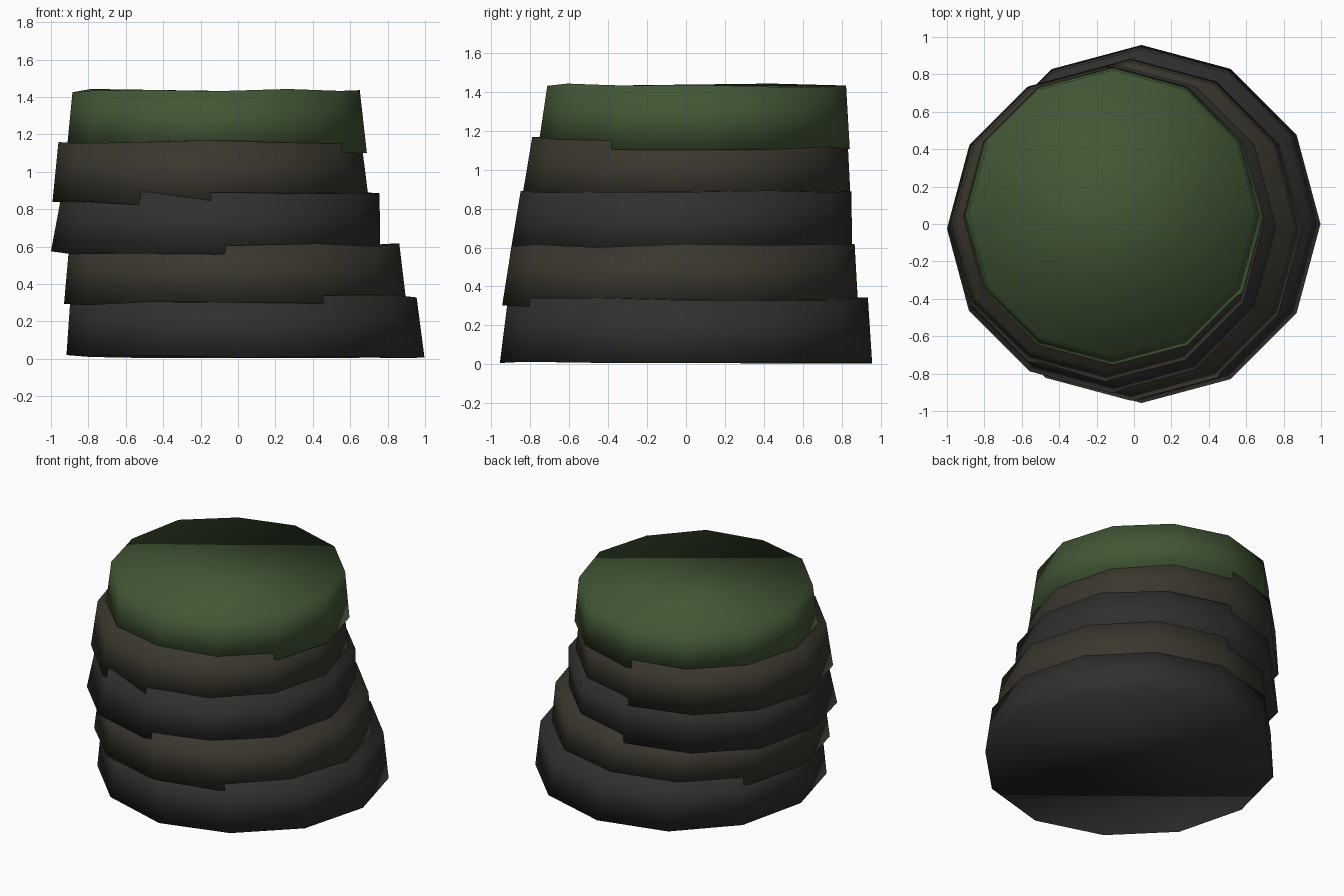
import bpy, bmesh, math, random

if "Cube" in bpy.data.objects:
    bpy.data.objects.remove(bpy.data.objects["Cube"])

random.seed(4)
SIDES = 12


def material(name, rgb):
    m = bpy.data.materials.new(name)
    m.diffuse_color = (*rgb, 1)
    m.use_nodes = True
    m.node_tree.nodes["Principled BSDF"].inputs["Base Color"].default_value = m.diffuse_color
    return m


dark = material("dark_stone", (0.030, 0.029, 0.027))
brown = material("brown_stone", (0.043, 0.038, 0.027))
moss = material("moss", (0.055, 0.095, 0.036))


def layer(name, bottom, top, mat):
    """Tapered, shifted slab; bottom and top are (x, y, z, radius)."""
    bm = bmesh.new()
    rings = []
    for x, y, z, r in (bottom, top):
        ring = []
        for i in range(SIDES):
            a = 2 * math.pi * i / SIDES
            ring.append(bm.verts.new((x + r * math.cos(a), y + r * math.sin(a),
                                      z + random.uniform(-0.01, 0.01))))
        rings.append(ring)
    low, high = rings
    for i in range(SIDES):
        j = (i + 1) % SIDES
        bm.faces.new((low[i], low[j], high[j], high[i]))
    bm.faces.new(low[::-1])
    bm.faces.new(high)
    for f in bm.faces:
        f.smooth = True
    mesh = bpy.data.meshes.new(name)
    bm.to_mesh(mesh)
    bm.free()
    mesh.materials.append(mat)
    ob = bpy.data.objects.new(name, mesh)
    bpy.context.collection.objects.link(ob)
    return ob


# Overlapping rock strata, drifting left toward the top
layer("base_stone", (0.04, 0.0, 0.012, 0.957), (0.03, 0.01, 0.335, 0.925), dark)
layer("second_stone", (-0.015, -0.03, 0.295, 0.915), (-0.02, -0.015, 0.61, 0.882), brown)
layer("third_stone", (-0.12, -0.025, 0.565, 0.88), (-0.093, 0.0, 0.888, 0.85), dark)
layer("fourth_stone", (-0.145, 0.0, 0.835, 0.847), (-0.15, 0.02, 1.16, 0.81), brown)

# Mossy cap
layer("moss_cap", (-0.113, 0.04, 1.11, 0.802), (-0.117, 0.055, 1.433, 0.768), moss)
